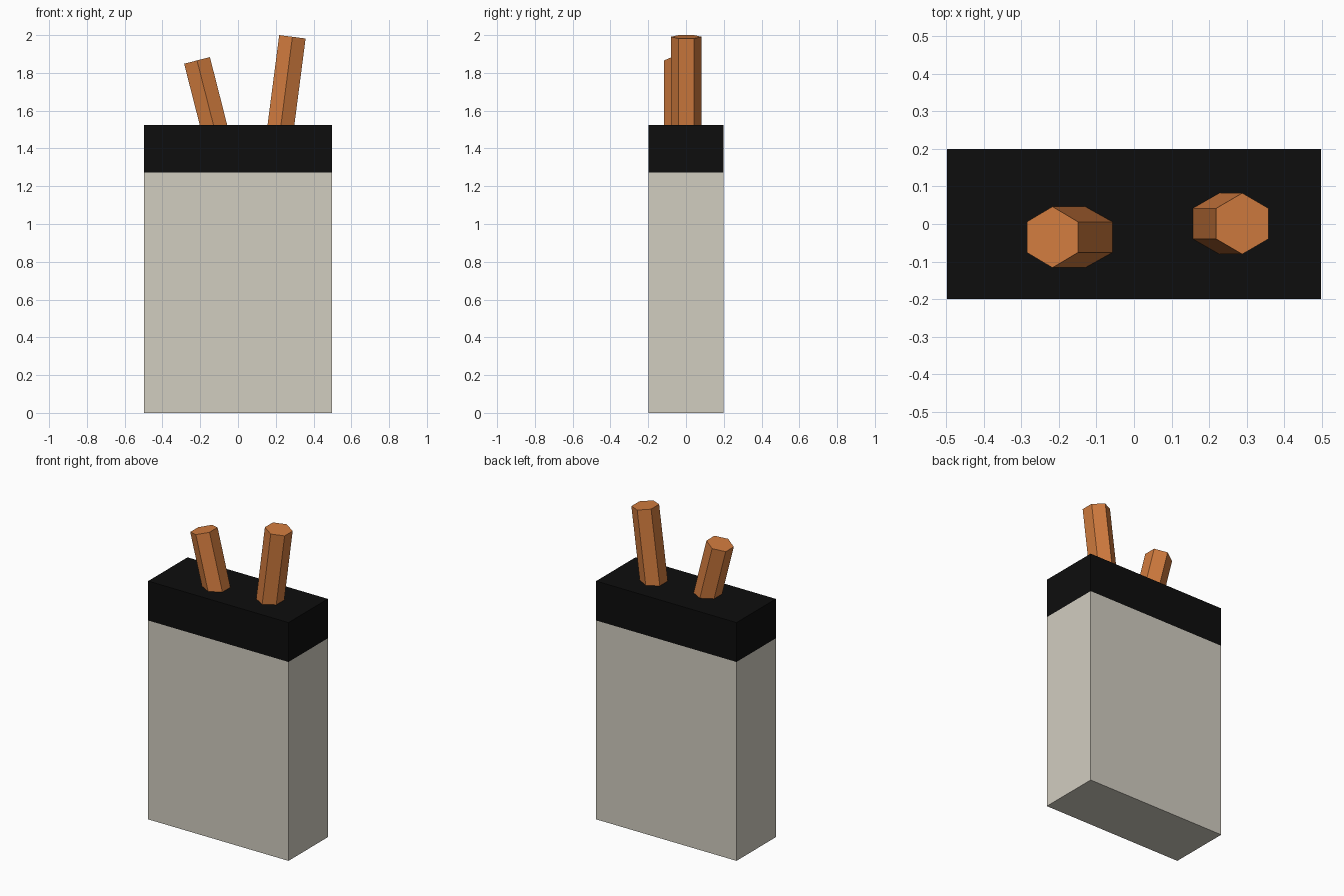
import bpy, bmesh, math
from mathutils import Matrix

if "Cube" in bpy.data.objects:
    bpy.data.objects.remove(bpy.data.objects["Cube"])


def material(name, color):
    m = bpy.data.materials.new(name)
    m.diffuse_color = (*color, 1)
    m.use_nodes = True
    m.node_tree.nodes["Principled BSDF"].inputs["Base Color"].default_value = m.diffuse_color
    return m


CREAM = material("warm_grey", (0.64, 0.61, 0.53))
BLACK = material("black", (0.004, 0.004, 0.004))
ORANGE = material("copper_orange", (0.64, 0.20, 0.049))

HALF_X, HALF_Y, SEAM, TOP = 0.497, 0.199, 1.273, 1.525


def finish(name, bm, mats):
    bmesh.ops.recalc_face_normals(bm, faces=bm.faces)
    mesh = bpy.data.meshes.new(name)
    bm.to_mesh(mesh)
    bm.free()
    for m in mats:
        mesh.materials.append(m)
    ob = bpy.data.objects.new(name, mesh)
    bpy.context.collection.objects.link(ob)
    return ob


# Case: one box cut at the seam, black above it
bm = bmesh.new()
bmesh.ops.create_cube(bm, size=1, matrix=Matrix.Translation((0, 0, TOP / 2))
                      @ Matrix.Diagonal((2 * HALF_X, 2 * HALF_Y, TOP, 1)))
bmesh.ops.bisect_plane(bm, geom=bm.verts[:] + bm.edges[:] + bm.faces[:],
                       plane_co=(0, 0, SEAM), plane_no=(0, 0, 1))
for f in bm.faces:
    f.material_index = int(f.calc_center_median().z > SEAM)
finish("case", bm, [CREAM, BLACK])


# Hexagonal terminals leaning sideways, rooted inside the black cap
def terminal(name, tip, tilt, length):
    bm = bmesh.new()
    bmesh.ops.create_cone(bm, cap_ends=True, segments=6, radius1=0.0813,
                          radius2=0.0813, depth=length,
                          matrix=Matrix.Translation((0, 0, -length / 2)))
    # a corner of the hexagon points along y
    corner = max(bm.verts, key=lambda v: v.co.y).co
    spin = math.pi / 2 - math.atan2(corner.y, corner.x)
    bm.transform(Matrix.Translation(tip) @ Matrix.Rotation(math.radians(tilt), 4, 'Y')
                 @ Matrix.Rotation(spin, 4, 'Z'))
    finish(name, bm, [ORANGE])


terminal("left_terminal", (-0.217, -0.035, 1.866), -14.3, 0.5)
terminal("right_terminal", (0.288, 0.001, 1.991), 7.4, 0.6)
